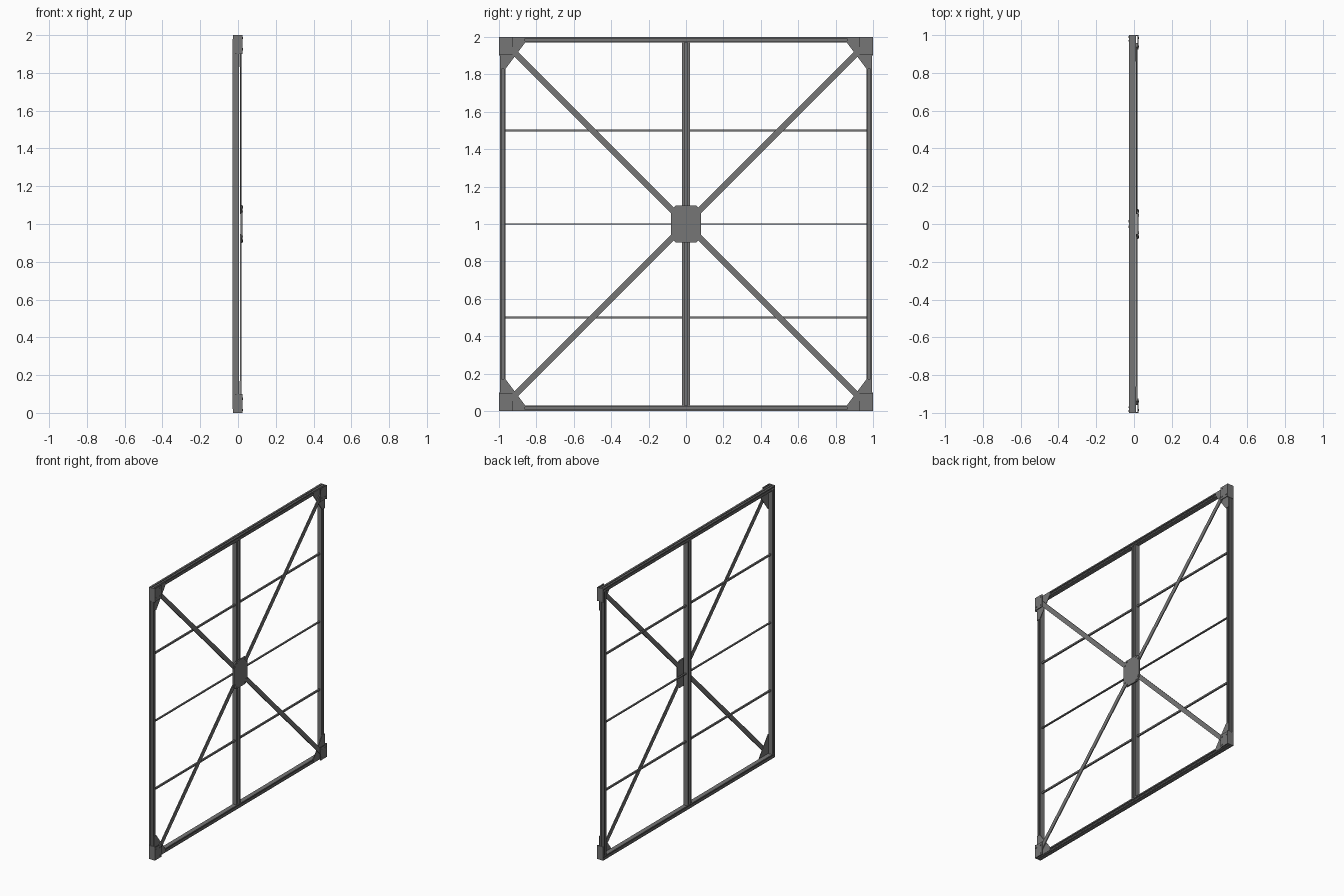
import bpy, bmesh, math
from mathutils import Vector

cube = bpy.data.objects.get("Cube")
if cube:
    bpy.data.objects.remove(cube)

steel = bpy.data.materials.new("dark_grey_steel")
steel.use_nodes = True
GREY = (0.18, 0.18, 0.18, 1)
steel.diffuse_color = GREY
steel.node_tree.nodes["Principled BSDF"].inputs["Base Color"].default_value = GREY


def prism(name, points, axis, lo, hi):
    """Extrude a flat outline along x, y or z; outlines use the other two axes in order."""
    bm = bmesh.new()
    rings = []
    for level in (lo, hi):
        ring = []
        for a, b in points:
            co = [a, b]
            co.insert("xyz".index(axis), level)
            ring.append(bm.verts.new(co))
        rings.append(ring)
        bm.faces.new(ring)
    n = len(points)
    for i in range(n):
        j = (i + 1) % n
        bm.faces.new((rings[0][i], rings[0][j], rings[1][j], rings[1][i]))
    bmesh.ops.recalc_face_normals(bm, faces=bm.faces)
    mesh = bpy.data.meshes.new(name)
    bm.to_mesh(mesh)
    bm.free()
    mesh.materials.append(steel)
    obj = bpy.data.objects.new(name, mesh)
    bpy.context.collection.objects.link(obj)
    return obj


def rect(a0, a1, b0, b1):
    return [(a0, b0), (a1, b0), (a1, b1), (a0, b1)]


def grooved(x0, x1, inner, outer):
    """Frame section with a slot along its front, back and outer sides."""
    w = outer - inner
    u0, u1 = inner + 0.3 * w, inner + 0.7 * w
    d = 0.009
    xm0, xm1 = x0 + 0.4 * (x1 - x0), x0 + 0.6 * (x1 - x0)
    side = outer - 0.2 * w
    return [(x0, inner), (x1, inner), (x1, u0), (x1 - d, u0), (x1 - d, u1), (x1, u1),
            (x1, outer), (xm1, outer), (xm1, side), (xm0, side), (xm0, outer),
            (x0, outer), (x0, u1), (x0 + d, u1), (x0 + d, u0), (x0, u0)]


def rivet(name, y, z, x0, x1, r=0.006):
    ring = [(y + r * math.cos(k * math.pi / 4), z + r * math.sin(k * math.pi / 4)) for k in range(8)]
    return prism(name, ring, "x", x0, x1)


# Outer frame
for s, side in ((-1, "front"), (1, "back")):
    post = [(x, s * y) for x, y in grooved(-0.03, 0.005, 0.965, 0.995)]
    prism(side + "_post", post, "z", 0.02, 1.98)
for s, side in ((-1, "bottom"), (1, "top")):
    rail = [(x, 1 + s * z) for x, z in grooved(-0.026, 0.007, 0.97, 1.0)]
    prism(side + "_rail", rail, "y", -0.995, 0.995)

# Centre post, with a slot on both faces
half = [(0.005, 0.022), (0.005, 0.008), (-0.004, 0.008)]
half += [(-0.02, 0.008), (-0.03, 0.008), (-0.03, 0.022)]
slot = [half[0], half[1], half[2], (-0.004, -0.008), (0.005, -0.008), (0.005, -0.022),
        (-0.03, -0.022), (-0.03, -0.008), (-0.02, -0.008), half[3], half[4], half[5]]
prism("centre_post", slot, "z", 0.03, 1.97)

# Thin horizontal bars between the posts
for z, t in ((0.5, 0.006), (1.0, 0.004), (1.5, 0.006)):
    for s in (-1, 1):
        prism("cross_bar", rect(-0.018, -0.006, z - t, z + t), "y", s * 0.02, s * 0.967)

# Four corners: gusset, face plate, wrapped side plate, brace and rivets
for sy in (-1, 1):
    for sz in (-1, 1):
        def place(points):
            return [(sy * y, 1 + sz * z) for y, z in points]

        gusset = [(0.995, 1.0), (0.86, 1.0), (0.86, 0.975), (0.97, 0.82), (0.995, 0.82)]
        gusset = [(0.995, 0.995), (0.86, 0.995), (0.86, 0.97), (0.965, 0.83), (0.995, 0.83)]
        prism("corner_gusset", place(gusset), "x", 0.007, 0.011)
        prism("corner_face_plate", place(rect(0.925, 1.0, 0.905, 1.0)), "x", 0.019, 0.024)
        z0, z1 = sorted((1 + sz * 0.9, 1 + sz))
        prism("corner_side_plate", rect(-0.026, 0.024, sy * 0.995, sy * 1.0), "z", z0, z1)

        # Flat diagonal brace
        d = Vector((1, 1)).normalized()
        n = Vector((-d.y, d.x)) * 0.016
        a, b = d * 0.09, d * 1.34
        brace = [tuple(p) for p in (a + n, b + n, b - n, a - n)]
        prism("diagonal_brace", place(brace), "x", 0.011, 0.018)

        # Rivets on the corner and on the centre plate
        for y, z in ((0.985, 0.925), (0.94, 0.925), (0.94, 0.985)):
            rivet("corner_rivet", sy * y, 1 + sz * z, 0.023, 0.027)
        for y, z in ((0.068, 0.066), (0.046, 0.088)):
            rivet("centre_rivet", sy * y, 1 + sz * z, 0.022, 0.027)

# Chamfered plate where the braces meet
quarter = [(0.08, 0.075), (0.055, 0.1)]
outline = quarter + [(-y, z) for y, z in reversed(quarter)]
outline += [(-y, -z) for y, z in outline]
prism("centre_plate", [(y, 1 + z) for y, z in outline], "x", 0.013, 0.023)
